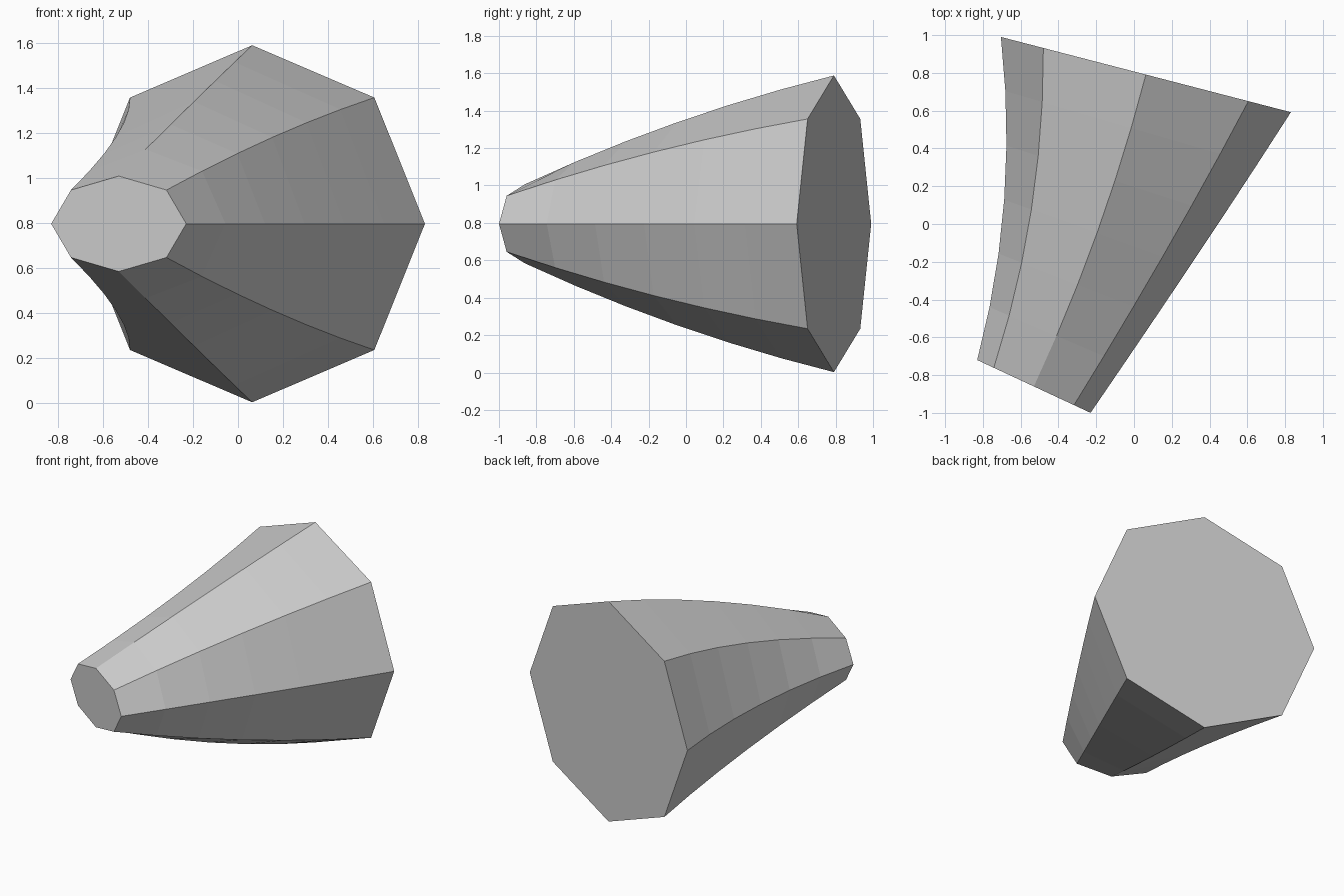
import bpy, bmesh, math
from mathutils import Vector

cube = bpy.data.objects.get("Cube")
if cube:
    bpy.data.objects.remove(cube, do_unlink=True)

SIDES, STEPS = 8, 6
START, END = Vector((-0.53, -0.86, 0.795)), Vector((0.063, 0.791, 0.795))
START_WIDE, END_WIDE = 0.331, 0.793   # half widths
START_TALL, END_TALL = 0.212, 0.793   # half heights
BULGE = 0.04                          # sideways bend and swell at mid length
chord = END - START
bow_dir = Vector((chord.y, -chord.x, 0)).normalized()


def ring(bm, t):
    """Octagonal section at fraction t, square to the curved axis."""
    swell = 4 * BULGE * t * (1 - t)
    centre = START + chord * t + bow_dir * swell
    tangent = chord + bow_dir * (4 * BULGE * (1 - 2 * t))
    across = Vector((tangent.y, -tangent.x, 0)).normalized()
    # Narrower sideways and taller upward towards the middle
    wide = START_WIDE + (END_WIDE - START_WIDE) * t - swell
    tall = START_TALL + (END_TALL - START_TALL) * t + swell
    verts = []
    for i in range(SIDES):
        a = math.tau * i / SIDES
        offset = across * (wide * math.cos(a)) + Vector((0, 0, tall * math.sin(a)))
        verts.append(bm.verts.new(centre + offset))
    return verts


# Tapered, gently bent octagonal horn
bm = bmesh.new()
rings = [ring(bm, k / STEPS) for k in range(STEPS + 1)]
for a, b in zip(rings, rings[1:]):
    for i in range(SIDES):
        j = (i + 1) % SIDES
        bm.faces.new((a[i], a[j], b[j], b[i]))

# Flat end caps
bm.faces.new(rings[0])
bm.faces.new(rings[-1])
bmesh.ops.recalc_face_normals(bm, faces=bm.faces)

mesh = bpy.data.meshes.new("tapered_horn")
bm.to_mesh(mesh)
bm.free()
horn = bpy.data.objects.new("tapered_horn", mesh)
bpy.context.collection.objects.link(horn)

# Plain light grey
grey = bpy.data.materials.new("light_grey")
grey.use_nodes = True
colour = (0.6, 0.6, 0.6, 1)
grey.diffuse_color = colour
grey.node_tree.nodes["Principled BSDF"].inputs["Base Color"].default_value = colour
mesh.materials.append(grey)
